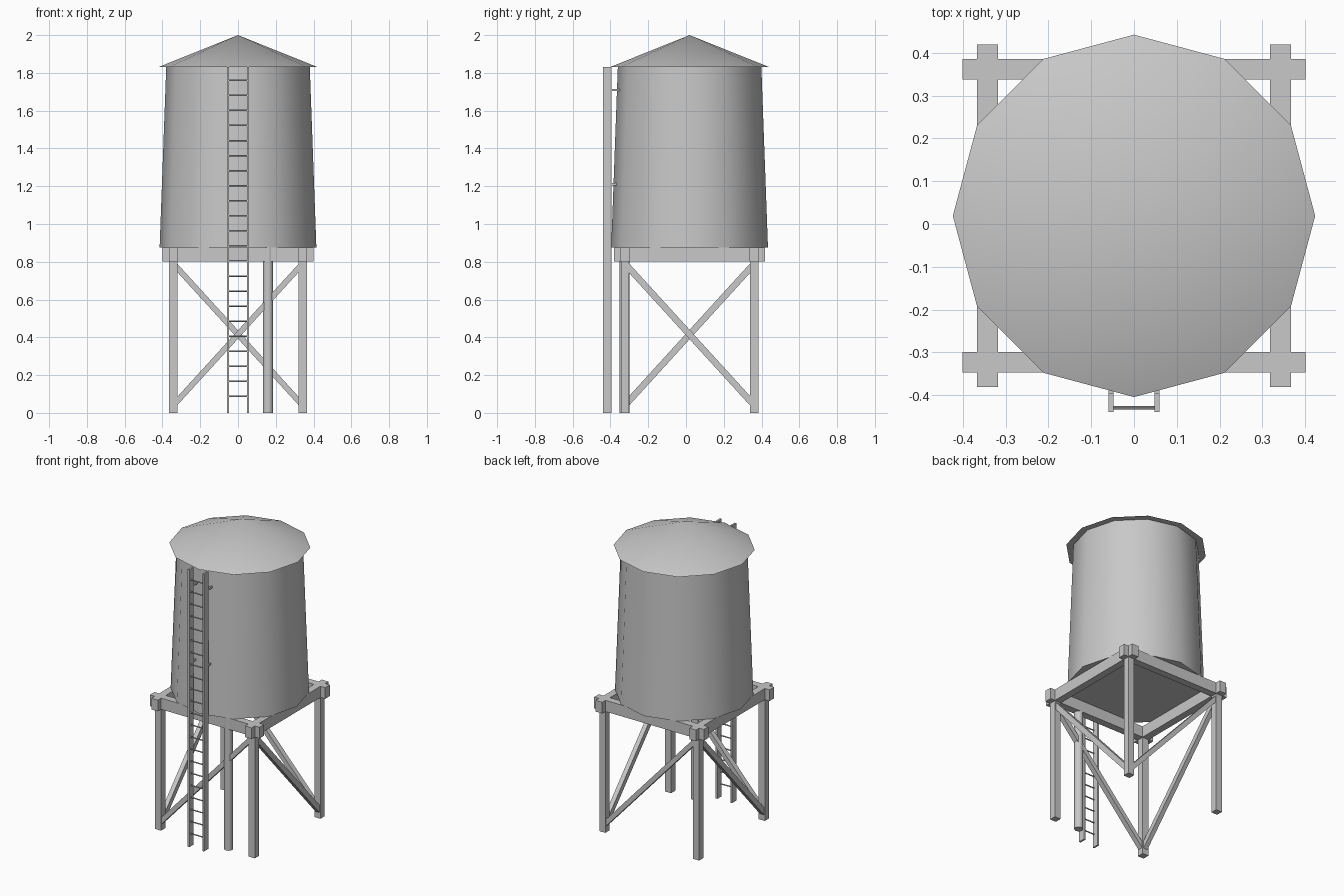
import bpy, math
from mathutils import Vector

default = bpy.data.objects.get("Cube")
if default:
    bpy.data.objects.remove(default, do_unlink=True)

CY = 0.019            # tower axis in y
LEG = 0.342           # leg offset from the axis
DECK, EAVE, TOP = 0.875, 1.83, 2.0

grey = bpy.data.materials.new("plain grey")
grey.use_nodes = True
grey.diffuse_color = (0.58, 0.58, 0.58, 1)
grey.node_tree.nodes["Principled BSDF"].inputs["Base Color"].default_value = (0.58, 0.58, 0.58, 1)


def finish(name, smooth=False):
    ob = bpy.context.object
    ob.name = name
    ob.data.materials.append(grey)
    if smooth:
        bpy.ops.object.shade_smooth_by_angle(angle=math.radians(40))
    return ob


def box(name, centre, size):
    bpy.ops.mesh.primitive_cube_add(size=1, location=centre)
    ob = finish(name)
    ob.scale = size
    return ob


def cone(name, sides, r1, r2, z1, z2, x=0, y=CY):
    bpy.ops.mesh.primitive_cone_add(vertices=sides, radius1=r1, radius2=r2, depth=z2 - z1,
                                    location=(x, y, (z1 + z2) / 2))
    return finish(name, True)


def bar(name, a, b, width, depth):
    # square bar running from a to b
    a, b = Vector(a), Vector(b)
    ob = box(name, (a + b) / 2, (width, depth, (b - a).length))
    ob.rotation_euler = (b - a).to_track_quat('Z', 'Y').to_euler()
    return ob


# Tank and roof
cone("tank", 12, 0.415, 0.38, DECK, EAVE)
cone("roof", 12, 0.423, 0, EAVE, TOP)

# Legs and crossed deck beams
for sx in (-1, 1):
    for sy in (-1, 1):
        box("leg", (sx * LEG, CY + sy * LEG, 0.42), (0.044, 0.044, 0.84))
for s in (-1, 1):
    box("beam_across", (0, CY + s * LEG, 0.838), (0.8, 0.048, 0.074))
    box("beam_along", (s * LEG, CY, 0.838), (0.048, 0.8, 0.074))

# One diagonal brace on each side, low at two opposite corners
for s in (-1, 1):
    low = (s * LEG, CY + s * LEG, 0.04)
    bar("brace_across", low, (-s * LEG, CY + s * LEG, 0.79), 0.034, 0.03)
    bar("brace_along", low, (s * LEG, CY - s * LEG, 0.79), 0.03, 0.034)

# Water pipe
cone("pipe", 12, 0.027, 0.027, 0, DECK, 0.159, -0.325)

# Ladder
for s in (-1, 1):
    x = s * 0.0535
    box("ladder_rail", (x, -0.417, EAVE / 2), (0.012, 0.045, EAVE))
    for z in (1.21, 1.71):
        box("ladder_bracket", (x, -0.372, z), (0.012, 0.056, 0.012))
for i in range(22):
    bpy.ops.mesh.primitive_cylinder_add(vertices=8, radius=0.004, depth=0.107,
                                        location=(0, -0.429, 0.087 + i * 0.0797),
                                        rotation=(0, math.pi / 2, 0))
    finish("ladder_rung", True)
